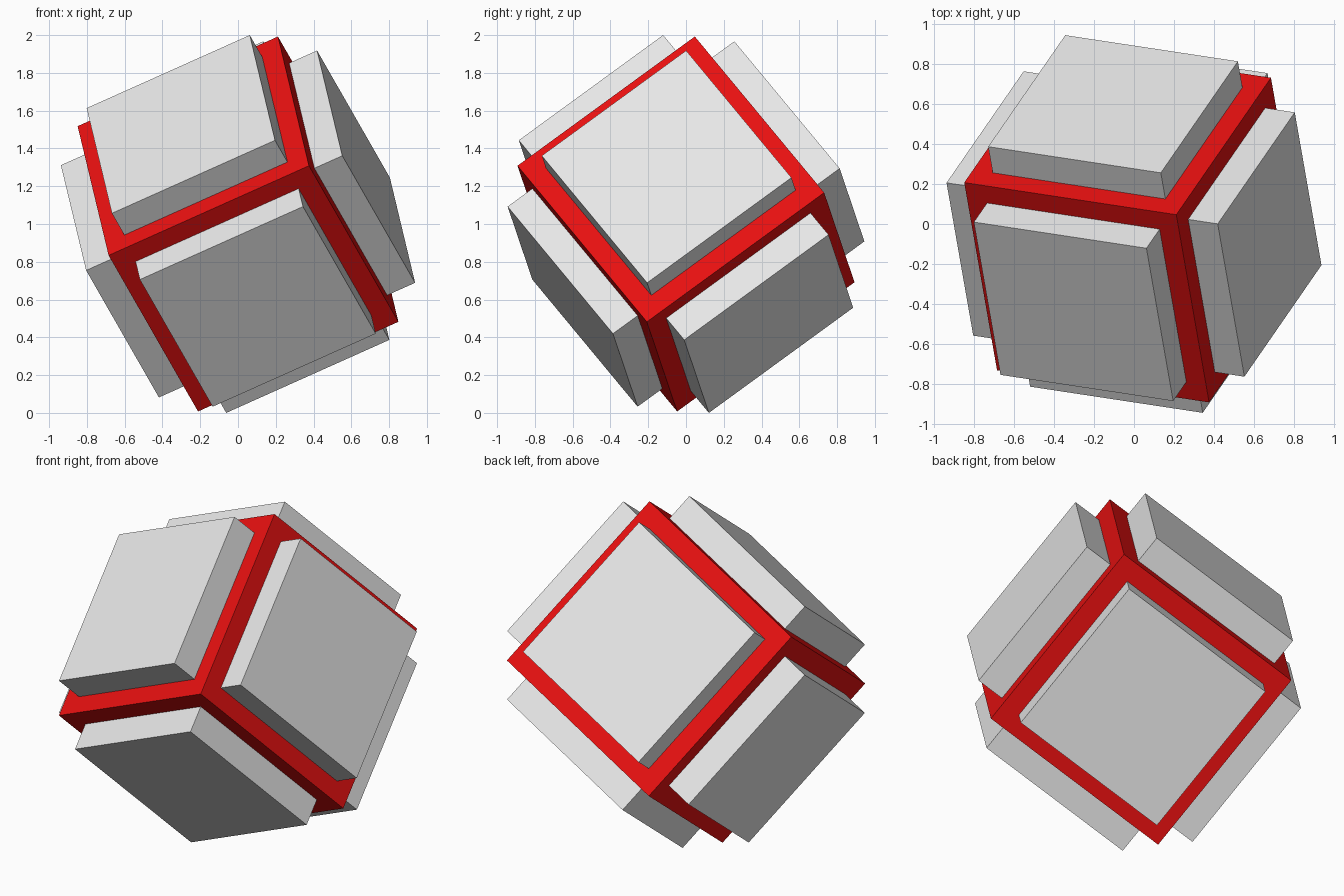
import bpy
from mathutils import Matrix, Vector

default = bpy.data.objects.get("Cube")
if default:
    bpy.data.objects.remove(default, do_unlink=True)


def make_material(name, color):
    mat = bpy.data.materials.new(name)
    mat.use_nodes = True
    mat.diffuse_color = color
    mat.node_tree.nodes["Principled BSDF"].inputs["Base Color"].default_value = color
    return mat


red = make_material("red", (0.9, 0.006, 0.006, 1))
grey = make_material("light grey", (0.8, 0.8, 0.8, 1))

# Tilted frame shared by every part, with its origin at the core's centre
axis_x = Vector((0.905, -0.137, 0.405)).normalized()
axis_z = axis_x.cross(Vector((-0.145, 0.80, 0.58))).normalized()
axis_y = axis_z.cross(axis_x)
tilt = Matrix.Translation((0, 0, 1)) @ Matrix((axis_x, axis_y, axis_z)).transposed().to_4x4()

CORE = 1.173      # side of the core
PLATE = 0.955     # side of each plate
OUTER = 0.75      # distance from centre to a plate's outer face
INNER = 0.56      # plates start slightly inside the core


def box(name, center, size, mat):
    bpy.ops.mesh.primitive_cube_add(size=1)
    obj = bpy.context.object
    obj.name = name
    obj.data.transform(Matrix.Translation(center) @ Matrix.Diagonal((*size, 1)))
    obj.matrix_world = tilt
    obj.data.materials.append(mat)
    return obj


# Core
box("core", (0, 0, 0), (CORE, CORE, CORE), red)

# One raised plate on each side of the core
names = (("left_plate", "right_plate"), ("back_plate", "front_plate"), ("top_plate", "bottom_plate"))
for axis, pair in enumerate(names):
    for name, sign in zip(pair, (1, -1)):
        center = Vector((0, 0, 0))
        center[axis] = sign * (OUTER + INNER) / 2
        size = [PLATE] * 3
        size[axis] = OUTER - INNER
        box(name, center, size, grey)
